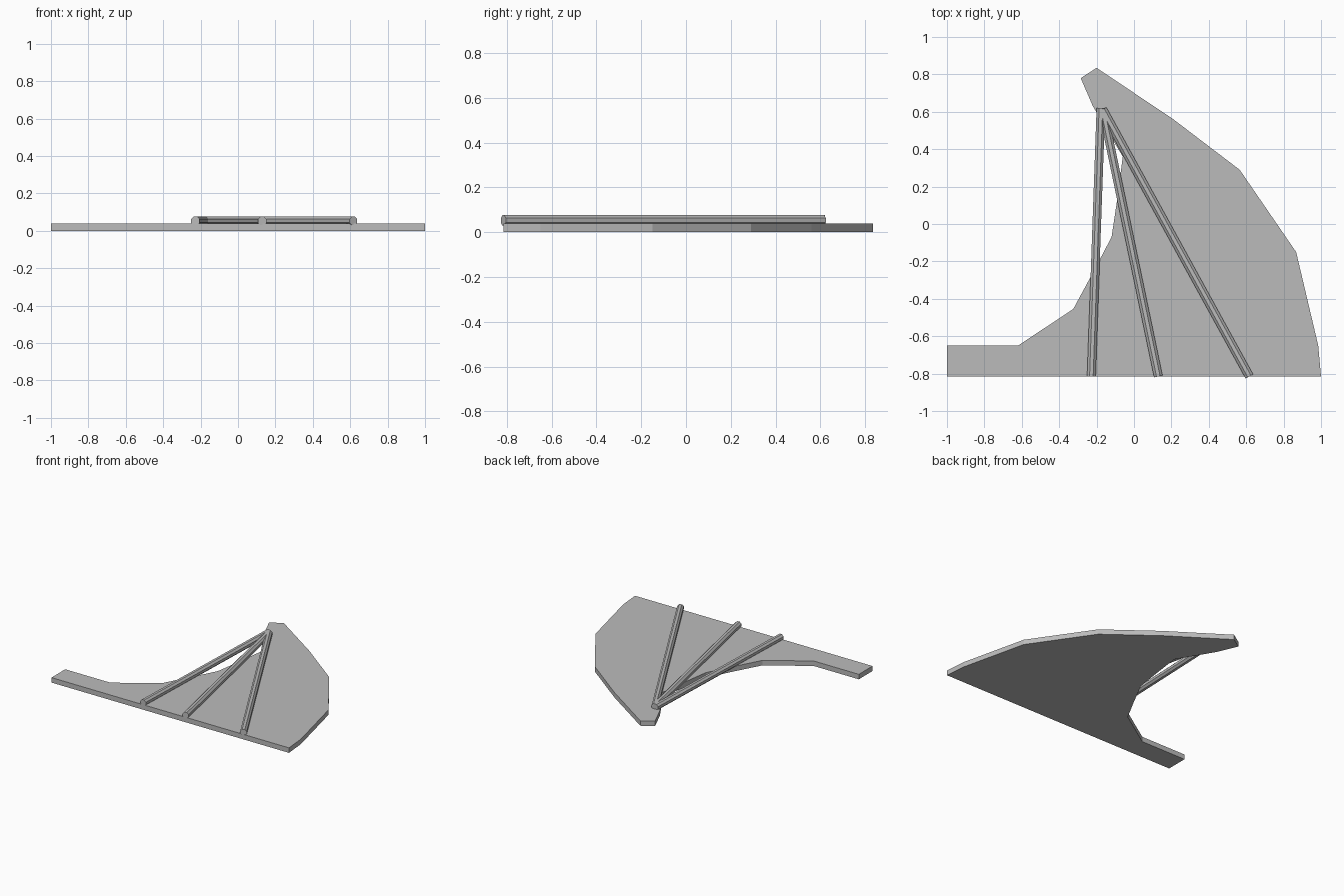
import bpy, bmesh, math
from mathutils import Vector, Matrix

cube = bpy.data.objects.get("Cube")
if cube:
    bpy.data.objects.remove(cube, do_unlink=True)

# Single grey material
grey = bpy.data.materials.new("plain_grey")
grey.use_nodes = True
colour = (0.5, 0.5, 0.5, 1)
grey.diffuse_color = colour
grey.node_tree.nodes["Principled BSDF"].inputs["Base Color"].default_value = colour


def add_object(name, bm):
    bmesh.ops.recalc_face_normals(bm, faces=bm.faces)
    mesh = bpy.data.meshes.new(name)
    bm.to_mesh(mesh)
    bm.free()
    mesh.materials.append(grey)
    obj = bpy.data.objects.new(name, mesh)
    bpy.context.collection.objects.link(obj)
    return obj


# Flat curved plate, extruded from its outline
THICKNESS = 0.038
outline = [(-1, -0.815), (1, -0.815), (0.985, -0.65), (0.867, -0.15),
           (0.565, 0.29), (0.21, 0.56), (-0.2, 0.835), (-0.285, 0.78),
           (-0.22, 0.63), (-0.06, 0.36), (-0.09, 0.13), (-0.12, -0.07),
           (-0.225, -0.27), (-0.325, -0.455), (-0.62, -0.65), (-1, -0.65)]
bm = bmesh.new()
base = bm.faces.new([bm.verts.new((x, y, 0)) for x, y in outline])
top = bmesh.ops.extrude_face_region(bm, geom=[base], use_keep_orig=True)
bmesh.ops.translate(bm, vec=(0, 0, THICKNESS),
                    verts=[v for v in top["geom"] if isinstance(v, bmesh.types.BMVert)])
add_object("plate", bm)


# Octagonal rods lying on the plate, fanning out from the tip
def rod(name, start, end, z=0.053, flat_radius=0.023, sides=8):
    a, b = Vector((*start, z)), Vector((*end, z))
    radius = flat_radius / math.cos(math.pi / sides)
    turn = Matrix.Rotation(math.pi / sides, 4, "Z")
    aim = (b - a).to_track_quat("Z", "Y").to_matrix().to_4x4()
    bm = bmesh.new()
    bmesh.ops.create_cone(bm, cap_ends=True, segments=sides, radius1=radius,
                          radius2=radius, depth=(b - a).length,
                          matrix=Matrix.Translation((a + b) / 2) @ aim @ turn)
    add_object(name, bm)


rod("right_rod", (-0.228, -0.815), (-0.177, 0.62))
rod("middle_rod", (0.13, -0.815), (-0.168, 0.615))
rod("left_rod", (0.617, -0.815), (-0.168, 0.613))
